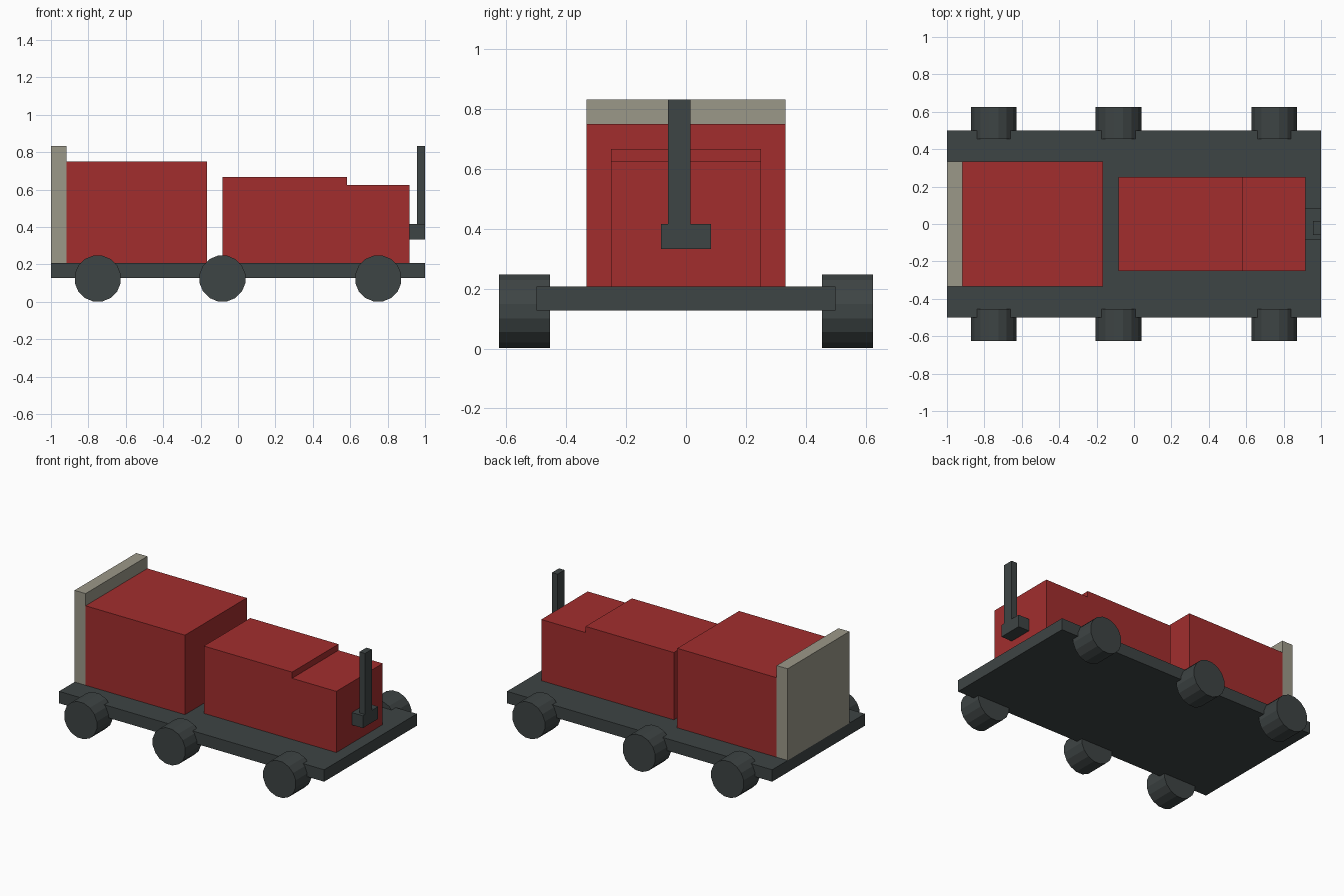
import bpy
import math

default = bpy.data.objects.get("Cube")
if default:
    bpy.data.objects.remove(default, do_unlink=True)


def make_material(name, rgb):
    mat = bpy.data.materials.new(name)
    mat.use_nodes = True
    color = (*rgb, 1.0)
    mat.diffuse_color = color
    mat.node_tree.nodes["Principled BSDF"].inputs["Base Color"].default_value = color
    return mat


red = make_material("red paint", (0.36, 0.027, 0.027))
dark = make_material("dark grey", (0.048, 0.058, 0.058))
tan = make_material("warm grey", (0.33, 0.315, 0.25))


def box(name, mat, x, y, z):
    """Box spanning the given (low, high) range on each axis."""
    bpy.ops.mesh.primitive_cube_add(size=1, location=[sum(r) / 2 for r in (x, y, z)])
    obj = bpy.context.object
    obj.name = name
    obj.scale = [r[1] - r[0] for r in (x, y, z)]
    bpy.ops.object.transform_apply(location=False, rotation=False, scale=True)
    obj.data.materials.append(mat)
    return obj


def wheel(name, x, y):
    """Sixteen-sided wheel with a flat facet on the ground."""
    sides, half_height = 16, 0.125
    bpy.ops.mesh.primitive_cylinder_add(vertices=sides, radius=half_height, depth=0.17)
    obj = bpy.context.object
    obj.name = name
    obj.rotation_euler = (0, 0, math.pi / sides)
    bpy.ops.object.transform_apply(location=False, rotation=True, scale=False)
    obj.rotation_euler = (math.pi / 2, 0, 0)
    obj.location = (x, y, half_height)
    obj.data.materials.append(dark)


# Chassis deck
deck = 0.208
box("deck", dark, (-1, 1), (-0.5, 0.5), (0.127, deck))

# Rear body and end wall
box("rear_body", red, (-0.917, -0.167), (-0.333, 0.333), (deck, 0.75))
box("end_wall", tan, (-1, -0.917), (-0.333, 0.333), (deck, 0.833))

# Stepped hood
box("hood_high", red, (-0.083, 0.583), (-0.25, 0.25), (deck, 0.667))
box("hood_low", red, (0.583, 0.917), (-0.25, 0.25), (deck, 0.625))

# Exhaust bracket and post
box("post_bracket", dark, (0.917, 1), (-0.083, 0.083), (0.333, 0.417))
box("post", dark, (0.958, 1), (-0.06, 0.015), (0.417, 0.833))

# Wheels
for axle, x in (("rear", -0.75), ("middle", -0.083), ("front", 0.75)):
    for side, y in (("right", -0.54), ("left", 0.54)):
        wheel(f"{axle}_wheel_{side}", x, y)
